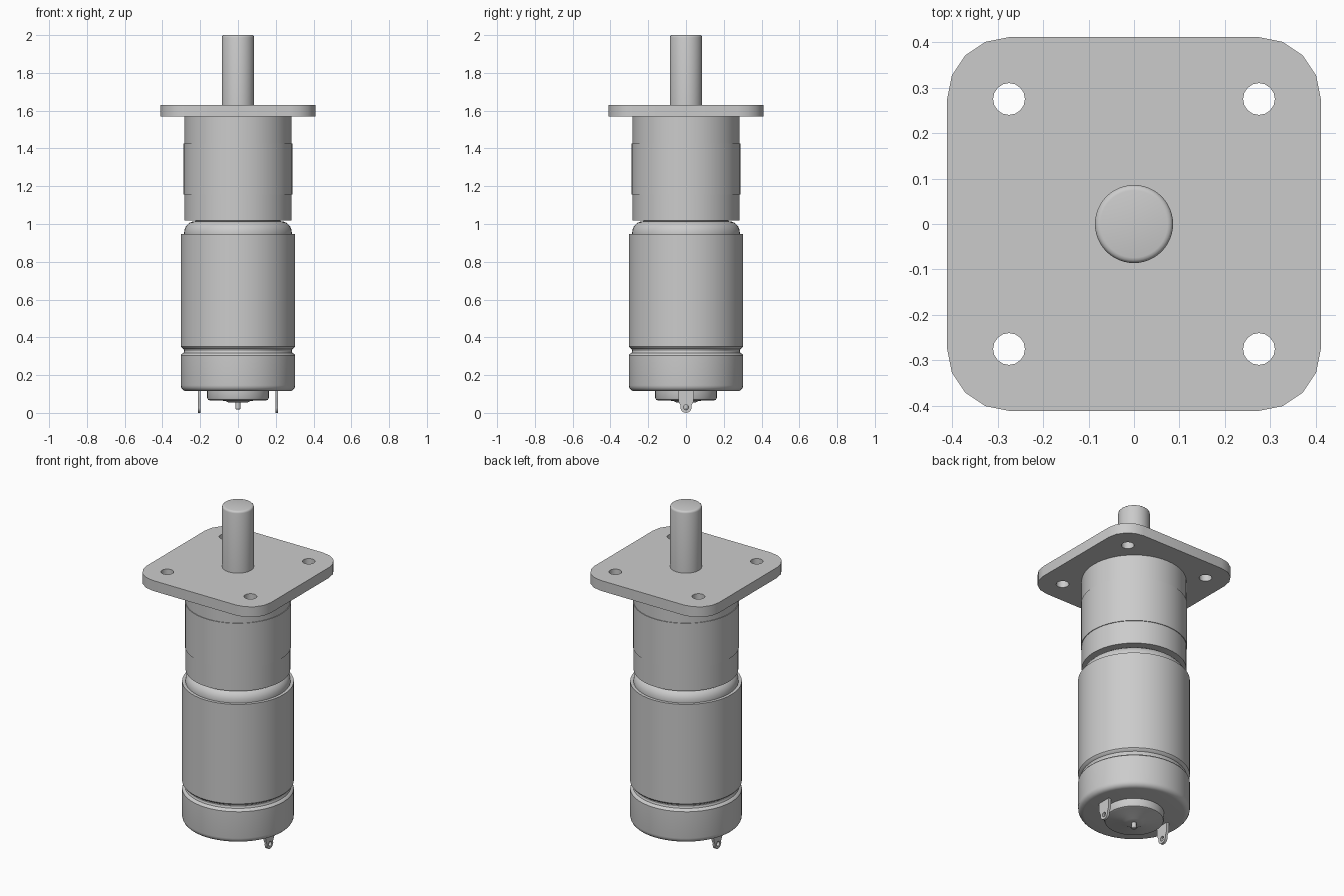
import bpy, bmesh, math
from mathutils import Matrix

cube = bpy.data.objects.get("Cube")
if cube:
    bpy.data.objects.remove(cube, do_unlink=True)

metal = bpy.data.materials.new("grey_metal")
metal.use_nodes = True
GREY = (0.6, 0.6, 0.6, 1)
metal.diffuse_color = GREY
metal.node_tree.nodes["Principled BSDF"].inputs["Base Color"].default_value = GREY


def finish(obj):
    """Give the part its material and smooth shading with sharp edges."""
    obj.data.materials.clear()
    obj.data.materials.append(metal)
    bpy.ops.object.select_all(action="DESELECT")
    obj.select_set(True)
    bpy.context.view_layer.objects.active = obj
    bpy.ops.object.shade_smooth_by_angle(angle=math.radians(32))
    return obj


def lathe(name, profile, sides=48):
    """Revolve (radius, height) points around z; both ends close on the axis."""
    bm = bmesh.new()
    pts = [(0, profile[0][1])] + profile + [(0, profile[-1][1])]
    verts = [bm.verts.new((r, 0, z)) for r, z in pts]
    edges = [bm.edges.new(pair) for pair in zip(verts, verts[1:])]
    bmesh.ops.spin(bm, geom=verts + edges, cent=(0, 0, 0), axis=(0, 0, 1),
                   angle=math.tau, steps=sides, use_duplicate=False)
    bmesh.ops.remove_doubles(bm, verts=bm.verts, dist=1e-5)
    bmesh.ops.recalc_face_normals(bm, faces=bm.faces)
    mesh = bpy.data.meshes.new(name)
    bm.to_mesh(mesh)
    bm.free()
    obj = bpy.data.objects.new(name, mesh)
    bpy.context.collection.objects.link(obj)
    return finish(obj)


def arc(cx, cy, r, start, end, steps):
    """Points along an arc, angles in degrees."""
    angles = [math.radians(start + (end - start) * i / steps) for i in range(steps + 1)]
    return [(cx + r * math.cos(a), cy + r * math.sin(a)) for a in angles]


def sheet(name, loops, thickness, matrix):
    """Flat sheet from an outline followed by its hole loops."""
    curve = bpy.data.curves.new(name, "CURVE")
    curve.dimensions = "2D"
    curve.fill_mode = "BOTH"
    curve.extrude = thickness / 2
    for loop in loops:
        spline = curve.splines.new("POLY")
        spline.points.add(len(loop) - 1)
        for point, (x, y) in zip(spline.points, loop):
            point.co = (x, y, 0, 1)
        spline.use_cyclic_u = True
    temp = bpy.data.objects.new(name + "_outline", curve)
    bpy.context.collection.objects.link(temp)
    graph = bpy.context.evaluated_depsgraph_get()
    mesh = bpy.data.meshes.new_from_object(temp.evaluated_get(graph))
    bpy.data.objects.remove(temp, do_unlink=True)
    bm = bmesh.new()
    bm.from_mesh(mesh)
    bmesh.ops.remove_doubles(bm, verts=bm.verts, dist=1e-5)
    bmesh.ops.recalc_face_normals(bm, faces=bm.faces)
    bm.to_mesh(mesh)
    bm.free()
    mesh.transform(matrix)
    obj = bpy.data.objects.new(name, mesh)
    bpy.context.collection.objects.link(obj)
    return finish(obj)


# Output shaft with a softened tip
lathe("output_shaft", [(0.086, 1.6)] + arc(0.074, 1.988, 0.012, 0, 90, 3))

# Square mounting flange with rounded corners and four bolt holes
CORNER = 0.275
outline, holes = [], []
for i, (sx, sy) in enumerate([(1, 1), (-1, 1), (-1, -1), (1, -1)]):
    outline += arc(sx * CORNER, sy * CORNER, 0.136, i * 90, i * 90 + 90, 4)
    holes.append(arc(sx * CORNER, sy * CORNER, 0.035, 0, 360, 16)[:-1])
sheet("mounting_flange", [outline] + holes, 0.062, Matrix.Translation((0, 0, 1.6)))

# Gearbox: a ring gear between two slightly narrower end caps
lathe("gearbox_lower_cap", [(0.284, 1.018), (0.284, 1.17)])
lathe("gearbox_ring", [(0.288, 1.157), (0.288, 1.425)])
lathe("gearbox_upper_cap", [(0.284, 1.41), (0.284, 1.58)])

# Motor can with rounded shoulder, crimped groove and rounded base
lathe("motor_can",
      arc(0.272, 0.146, 0.031, -90, 0, 5)
      + [(0.303, 0.305), (0.298, 0.312), (0.288, 0.318), (0.285, 0.328),
         (0.288, 0.338), (0.298, 0.345), (0.303, 0.352), (0.303, 0.947),
         (0.285, 0.947)]
      + arc(0.225, 0.955, 0.06, 0, 90, 6) + [(0.225, 1.025)])

# Rear bearing boss and stub of the rotor shaft
lathe("rear_boss", [(0.05, 0.054), (0.068, 0.064), (0.15, 0.066), (0.159, 0.07),
                    (0.163, 0.078), (0.163, 0.12)])
lathe("rear_shaft", [(0.010, 0.018), (0.013, 0.021), (0.013, 0.06)], 20)

# Solder terminals: tapered tabs with a rounded, pierced tip
tab = [(0.04, 0.12), (0.04, 0.062)] + arc(0, 0.03, 0.03, 15, -195, 10) + [(-0.04, 0.062), (-0.04, 0.12)]
eyelet = arc(0, 0.03, 0.014, 0, 360, 12)[:-1]
upright = Matrix.Rotation(math.pi / 2, 4, "Z") @ Matrix.Rotation(math.pi / 2, 4, "X")
for side, x in (("left", 0.205), ("right", -0.205)):
    sheet(side + "_terminal", [tab, eyelet], 0.015, Matrix.Translation((x, 0, 0)) @ upright)
